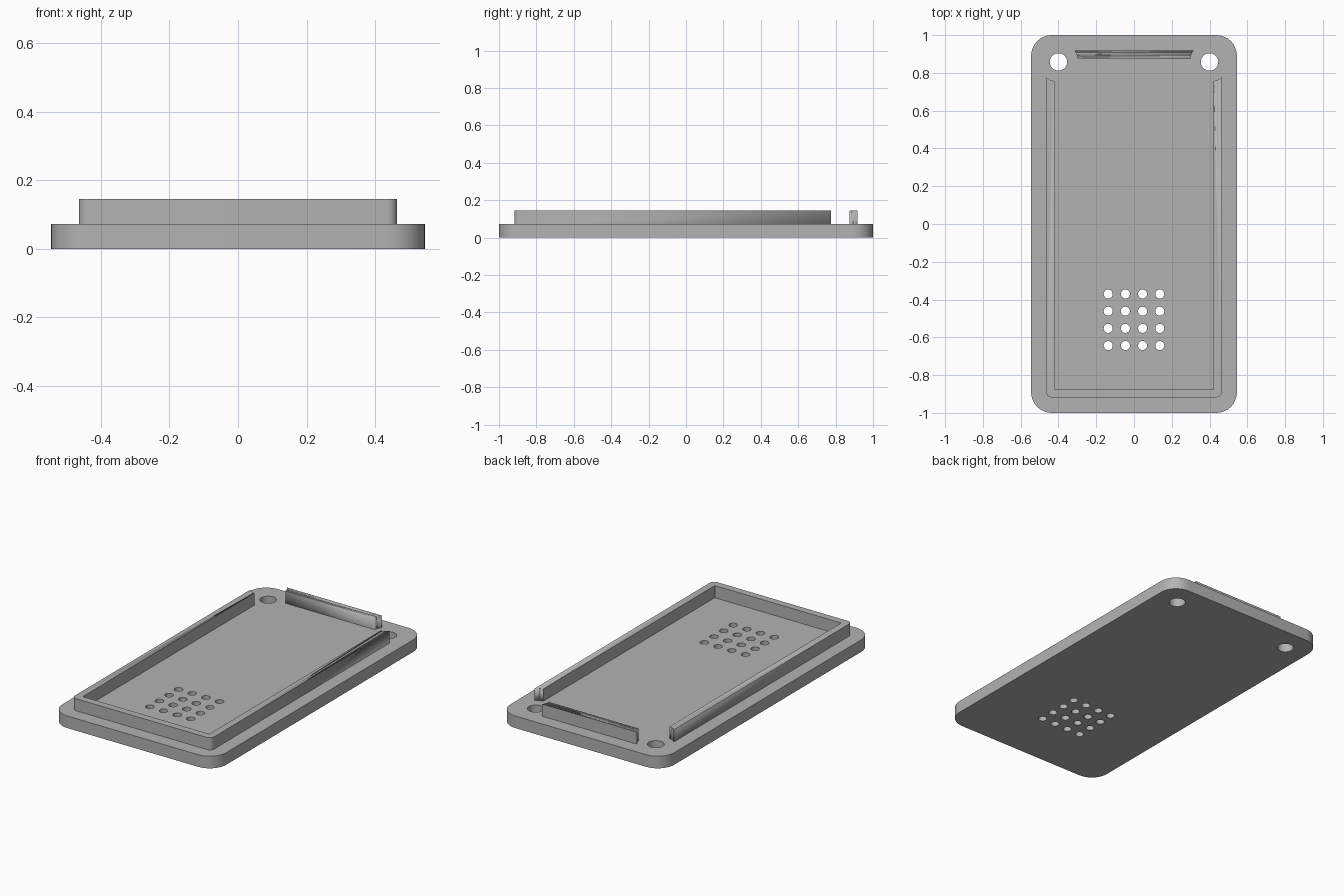
import bpy
from math import cos, sin, pi

cube = bpy.data.objects.get("Cube")
if cube:
    bpy.data.objects.remove(cube, do_unlink=True)

grey = bpy.data.materials.new("light grey plastic")
grey.use_nodes = True
colour = (0.45, 0.45, 0.45, 1)
grey.diffuse_color = colour
grey.node_tree.nodes["Principled BSDF"].inputs["Base Color"].default_value = colour

PLATE_TOP, RIM_TOP = 0.073, 0.146
CORNERS = [(0.4, 0.858), (-0.4, 0.858)]


def circle(x, y, r, n=32):
    return [(x + r * cos(2 * pi * i / n), y + r * sin(2 * pi * i / n)) for i in range(n)]


def rounded_rect(hx, hy, r, n=10):
    if r == 0:
        return [(hx, hy), (-hx, hy), (-hx, -hy), (hx, -hy)]
    points = []
    for k, (sx, sy) in enumerate([(1, 1), (-1, 1), (-1, -1), (1, -1)]):
        for i in range(n + 1):
            a = (k + i / n) * pi / 2
            points.append((sx * (hx - r) + r * cos(a), sy * (hy - r) + r * sin(a)))
    return points


def extrude_outlines(name, outlines, z0, z1):
    """Solid from closed outlines; inner outlines become holes."""
    curve = bpy.data.curves.new(name, "CURVE")
    curve.dimensions = "2D"
    curve.fill_mode = "BOTH"
    curve.extrude = (z1 - z0) / 2
    for outline in outlines:
        spline = curve.splines.new("POLY")
        spline.points.add(len(outline) - 1)
        for point, (x, y) in zip(spline.points, outline):
            point.co = (x, y, 0, 1)
        spline.use_cyclic_u = True
    obj = bpy.data.objects.new(name, curve)
    bpy.context.collection.objects.link(obj)
    obj.location.z = (z0 + z1) / 2
    bpy.ops.object.select_all(action="DESELECT")
    obj.select_set(True)
    bpy.context.view_layer.objects.active = obj
    bpy.ops.object.convert(target="MESH")
    obj = bpy.context.object
    obj.name = name
    # Weld the caps to the walls
    bpy.ops.object.mode_set(mode="EDIT")
    bpy.ops.mesh.select_all(action="SELECT")
    bpy.ops.mesh.remove_doubles(threshold=0.0001)
    bpy.ops.mesh.normals_make_consistent(inside=False)
    bpy.ops.object.mode_set(mode="OBJECT")
    obj.data.materials.clear()
    obj.data.materials.append(grey)
    bpy.ops.object.shade_smooth_by_angle(angle=pi / 6)
    return obj


# Base plate with two screw holes and a grid of speaker holes
screw_holes = [circle(x, y, 0.046) for x, y in CORNERS]
speaker_holes = [circle(0.091 * (i - 1.5), -0.507 + 0.091 * (j - 1.5), 0.024, 24)
                 for i in range(4) for j in range(4)]
extrude_outlines("base_plate", [rounded_rect(0.545, 1.0, 0.11)] + screw_holes + speaker_holes,
                 0, PLATE_TOP)

# Raised rim, interrupted around the screw holes
rim = extrude_outlines("raised_rim", [rounded_rect(0.464, 0.918, 0.03), rounded_rect(0.421, 0.875, 0)],
                       PLATE_TOP - 0.01, RIM_TOP)
for x, y in CORNERS:
    cutter = extrude_outlines("rim_gap_cutter", [circle(x, y, 0.104, 64)], 0, 0.3)
    cutter.hide_render = True
    cutter.hide_viewport = True
    gap = rim.modifiers.new("screw gap", "BOOLEAN")
    gap.operation = "DIFFERENCE"
    gap.solver = "EXACT"
    gap.object = cutter
